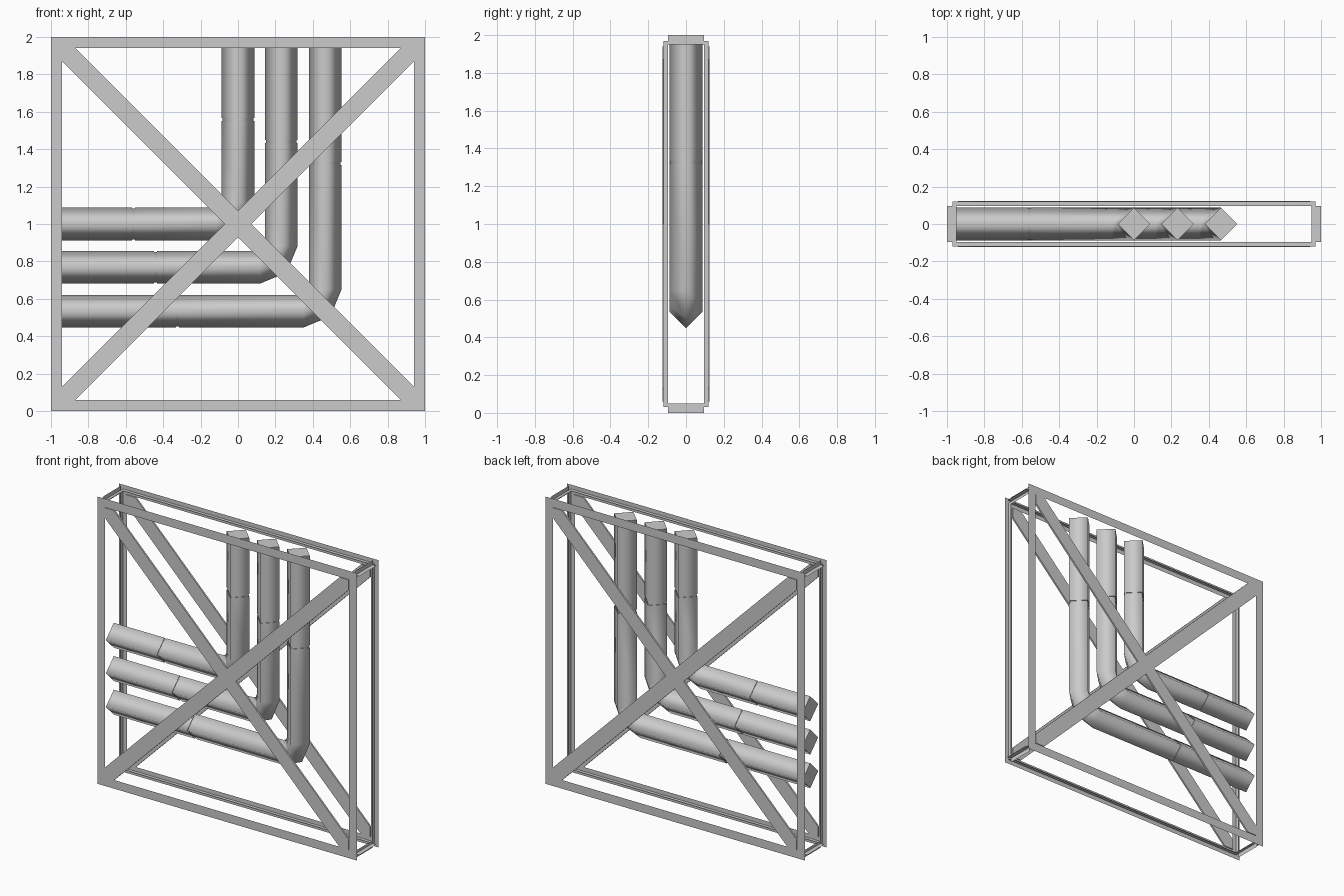
import bpy, bmesh, math
from mathutils import Vector

if "Cube" in bpy.data.objects:
    bpy.data.objects.remove(bpy.data.objects["Cube"])


def finish(name, bm, weld=True):
    if weld:
        bmesh.ops.recalc_face_normals(bm, faces=bm.faces)
    me = bpy.data.meshes.new(name)
    bm.to_mesh(me)
    bm.free()
    ob = bpy.data.objects.new(name, me)
    bpy.context.collection.objects.link(ob)
    return ob


def poly(bm, pts):
    return bm.faces.new([bm.verts.new(p) for p in pts])


# Square frames of T-section bars, front and back
FY, WY = 0.119, 0.095        # flange plane, inner edge of the web
corners = [(-1, -1), (1, -1), (1, 1), (-1, 1)]
for side, name in ((-1, "front_frame"), (1, "back_frame")):
    bm = bmesh.new()
    for i in range(4):
        a, b = corners[i], corners[(i + 1) % 4]
        at = lambda c, s, y: (c[0] * s, side * y, c[1] * s + 1)
        # flange, mitred at the corners
        f = [at(a, 1, FY), at(b, 1, FY), at(b, 0.94, FY), at(a, 0.94, FY)]
        poly(bm, f if side < 0 else f[::-1])
        # web along the middle of the flange
        poly(bm, [at(a, 0.97, FY), at(b, 0.97, FY), at(b, 0.97, WY), at(a, 0.97, WY)])
    finish(name, bm, False)

# Thin diagonal braces on both frames
hexa = [(-.94, -.94), (-.87, -.94), (.94, .87), (.94, .94), (.87, .94), (-.94, -.87)]
for side, name in ((-1, "front"), (1, "back")):
    for mx in (-1, 1):
        bm = bmesh.new()
        f = poly(bm, [(mx * x, side * 0.112, z + 1) for x, z in hexa])
        ext = bmesh.ops.extrude_face_region(bm, geom=[f], use_keep_orig=True)
        for v in ext["geom"]:
            if isinstance(v, bmesh.types.BMVert):
                v.co.y = side * 0.124
        finish(f"{name}_diagonal_brace", bm)

# Cross-section spacers joining the frames at the corners
for cx, cz in corners:
    bm = bmesh.new()
    for p, q in (((.95, .97), (1, .97)), ((.97, .95), (.97, 1))):
        poly(bm, [(cx * u, y, cz * w + 1) for (u, w), y in
                  ((p, -WY), (q, -WY), (q, WY), (p, WY))])
    finish("corner_spacer", bm, False)

# Four-sided bent pipes with a shallow joint groove on each leg
R, BEND, END = 0.087, 0.115, 0.957
for k, c in enumerate((0.0, 0.232, 0.466)):
    o = c - BEND                      # bend centre at x = o, z = 1 - o
    joint = (1 - (-o)) / 2 - o        # joint halfway along the leg
    g, d = 0.008, 0.005
    leg = [(END, R), (joint + g, R), (joint + g, R - d), (joint - g, R - d), (joint - g, R)]
    rings = [((-s, -c), 0, r) for s, r in leg]
    for t in (0, 45, 90):
        a = math.radians(t)
        rings.append(((o + BEND * math.sin(a), -o - BEND * math.cos(a)), t, R))
    rings += [((c, s), 90, r) for s, r in reversed(leg)]
    bm = bmesh.new()
    loops = []
    for (x, z), t, r in rings:
        a = math.radians(t)
        n = Vector((-math.sin(a), 0, math.cos(a)))
        p = Vector((x, 0, z + 1))
        y = Vector((0, 1, 0))
        loops.append([bm.verts.new(p + w * r) for w in (n, y, -n, -y)])
    for A, B in zip(loops, loops[1:]):
        for i in range(4):
            j = (i + 1) % 4
            bm.faces.new((A[i], A[j], B[j], B[i])).smooth = True
    for L in (loops[0], loops[-1]):
        bm.faces.new(L)
    # keep caps and joint rings crisp
    for m in (0, 1, 2, 3, 4, 8, 9, 10, 11, 12):
        for i in range(4):
            e = bm.edges.get((loops[m][i], loops[m][(i + 1) % 4]))
            e.smooth = False
    finish(f"bent_pipe_{k + 1}", bm)
